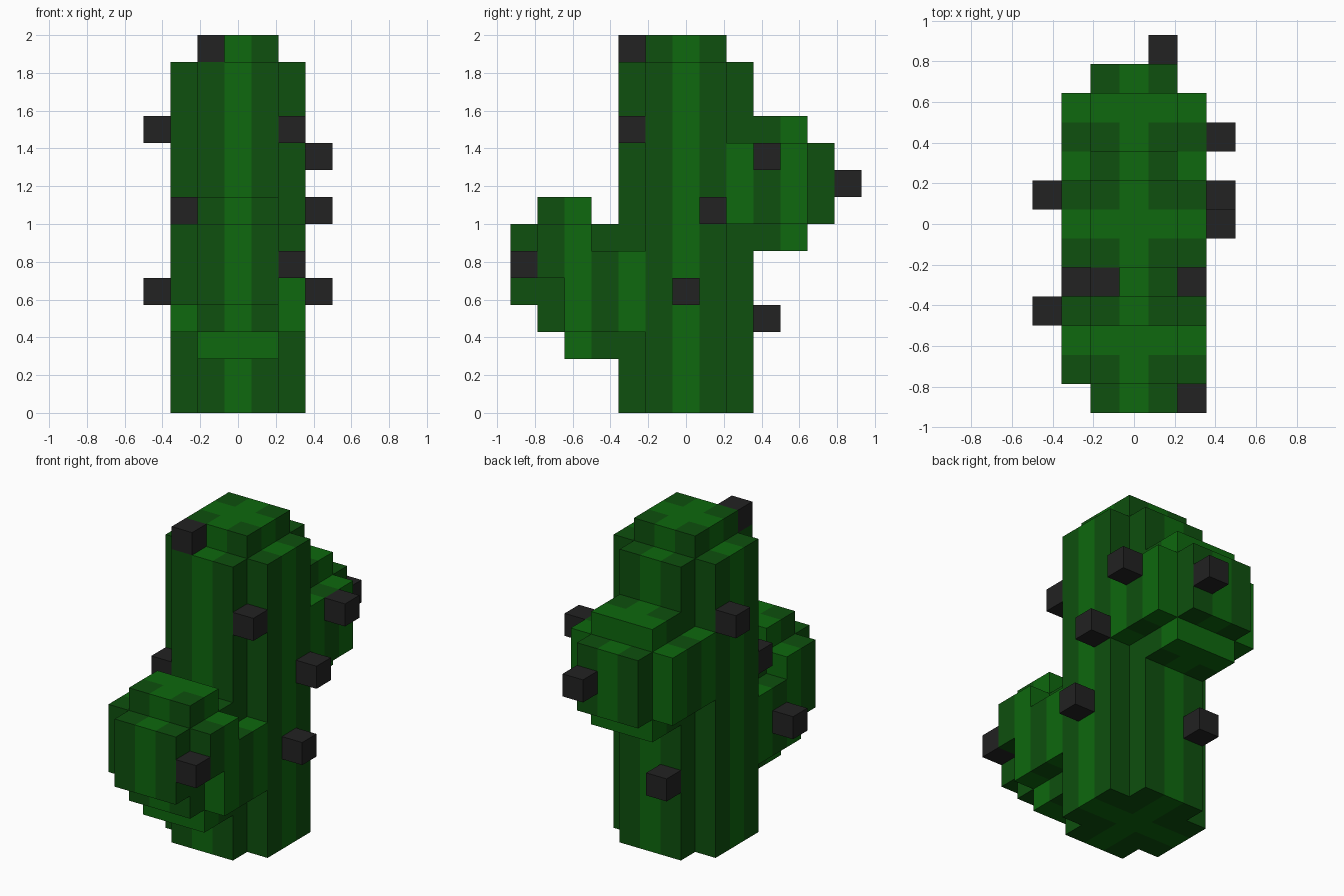
import bpy, bmesh
from mathutils import Vector

cube = bpy.data.objects.get("Cube")
if cube:
    bpy.data.objects.remove(cube, do_unlink=True)

S = 1 / 7  # edge length of one block


def material(name, rgb):
    m = bpy.data.materials.new(name)
    m.use_nodes = True
    m.diffuse_color = (*rgb, 1)
    bsdf = m.node_tree.nodes["Principled BSDF"]
    bsdf.inputs["Base Color"].default_value = (*rgb, 1)
    bsdf.inputs["Roughness"].default_value = 0.9
    return m


light = material("light_green", (0.0044, 0.139, 0.0044))
dark = material("dark_green", (0.0044, 0.080, 0.0044))
black = material("thorn_black", (0.016, 0.016, 0.016))


def box(x, y, z):
    """Blocks in inclusive ranges of whole block coordinates."""
    return {(i, j, k) for i in range(x[0], x[1] + 1)
            for j in range(y[0], y[1] + 1) for k in range(z[0], z[1] + 1)}


# Trunk: a square column with notched corners and a smaller cap
trunk = box((-1, 1), (-2, 2), (0, 12)) | box((-2, 2), (-1, 1), (0, 12))
trunk |= box((-1, 1), (-1, 1), (13, 13))

# Front arm: a stepped lump, low on the front
front_arm = box((-1, 1), (-4, -3), (2, 2)) | box((-1, 1), (-5, -3), (3, 6))
front_arm |= box((-1, 1), (-6, -6), (4, 6)) | box((-1, 1), (-5, -4), (7, 7))
front_arm |= box((-2, 2), (-5, -4), (5, 6)) | box((-2, 2), (-4, -4), (3, 4))
front_arm |= box((-2, -2), (-5, -5), (4, 4)) | box((-2, 2), (-3, -2), (3, 5))

# Back arm: a stepped lump, higher on the back
back_arm = box((-1, 1), (3, 4), (6, 10)) | box((-1, 1), (5, 5), (7, 9))
back_arm |= box((-2, 2), (2, 4), (7, 9))

front_arm -= trunk
back_arm -= trunk

# Thorns: single blocks
thorns = [(-1, -2, 13), (-3, 1, 10), (-3, -3, 4), (2, -2, 10), (3, 3, 9), (3, 1, 7),
          (3, 0, 4), (-2, -2, 7), (2, -6, 5), (-1, 3, 3), (1, 6, 8)]

solid = trunk | front_arm | back_arm | set(thorns)


def build(name, cells, mats, rule):
    """Skin the exposed sides of the blocks, then merge flat areas of one colour."""
    bm = bmesh.new()
    verts = {}

    def vert(p):
        if p not in verts:
            verts[p] = bm.verts.new(((p[0] - 0.5) * S, (p[1] - 0.5) * S, p[2] * S))
        return verts[p]

    for cell in sorted(cells):
        for axis in range(3):
            for side in (0, 1):
                near = list(cell)
                near[axis] += 2 * side - 1
                if tuple(near) in solid:
                    continue
                corners = []
                for u, v in ((0, 0), (1, 0), (1, 1), (0, 1)):
                    p = list(cell)
                    p[axis] += side
                    p[(axis + 1) % 3] += u
                    p[(axis + 2) % 3] += v
                    corners.append(vert(tuple(p)))
                face = bm.faces.new(corners if side else corners[::-1])
                face.material_index = rule(*cell)
    bmesh.ops.dissolve_limit(bm, angle_limit=0.01, verts=bm.verts[:], edges=bm.edges[:],
                             delimit={'MATERIAL'})
    mesh = bpy.data.meshes.new(name)
    bm.to_mesh(mesh)
    bm.free()
    for m in mats:
        mesh.materials.append(m)
    obj = bpy.data.objects.new(name, mesh)
    bpy.context.collection.objects.link(obj)
    return obj


# Light ribs run along the middle of each side
greens = [light, dark]
build("trunk", trunk, greens, lambda i, j, k: int(i != 0 and j != 0))
build("front_arm", front_arm, greens, lambda i, j, k: int(i != 0 and j not in (-2, -4)))
build("back_arm", back_arm, greens, lambda i, j, k: int(i != 0 and j not in (2, 4)))
for n, cell in enumerate(thorns, 1):
    build(f"thorn_{n:02d}", {cell}, [black], lambda i, j, k: 0)
